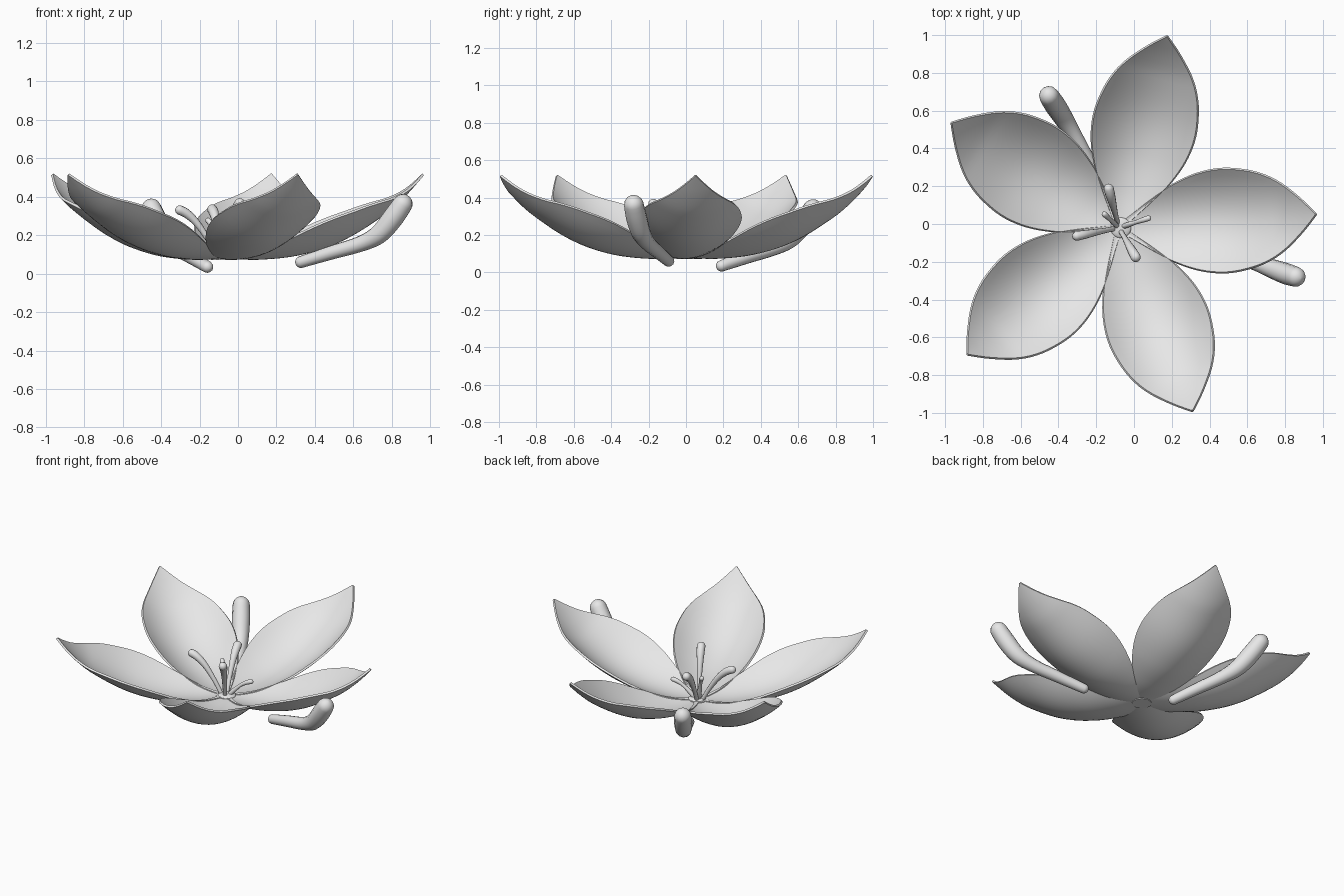
import bpy, bmesh, math
from mathutils import Vector

if "Cube" in bpy.data.objects:
    bpy.data.objects.remove(bpy.data.objects["Cube"])

CENTRE = Vector((-0.08, -0.02, 0.0))

mat = bpy.data.materials.new("pale_grey")
mat.diffuse_color = (0.8, 0.8, 0.8, 1)
mat.use_nodes = True
mat.node_tree.nodes["Principled BSDF"].inputs["Base Color"].default_value = mat.diffuse_color


def sample(table, x):
    """Smooth interpolation through a sorted list of (x, value) points."""
    n = len(table)
    i = max(k for k in range(n - 1) if table[k][0] <= x or k == 0)
    (x0, y0), (x1, y1) = table[i], table[i + 1]

    def slope(k):
        a, b = table[max(k - 1, 0)], table[min(k + 1, n - 1)]
        return (b[1] - a[1]) / (b[0] - a[0])
    h = x1 - x0
    t = min(max((x - x0) / h, 0), 1)
    return ((2*t**3 - 3*t**2 + 1) * y0 + (t**3 - 2*t**2 + t) * h * slope(i)
            + (3*t**2 - 2*t**3) * y1 + (t**3 - t**2) * h * slope(i + 1))


def select(obj):
    bpy.ops.object.select_all(action='DESELECT')
    obj.select_set(True)
    bpy.context.view_layer.objects.active = obj


def finish(obj, angle=40):
    obj.data.materials.clear()
    obj.data.materials.append(mat)
    select(obj)
    bpy.ops.object.shade_smooth_by_angle(angle=math.radians(angle))


# Petal: half width and midline height along its length
WIDTH = [(0.02, 0.035), (0.08, 0.075), (0.18, 0.143), (0.28, 0.204), (0.42, 0.26),
         (0.56, 0.28), (0.70, 0.261), (0.80, 0.225), (0.88, 0.175),
         (0.95, 0.113), (1.0, 0.062), (1.05, 0.004)]
HEIGHT = [(0.02, 0.077), (0.2, 0.073), (0.41, 0.098), (0.62, 0.168),
          (0.84, 0.302), (0.95, 0.4), (1.05, 0.512)]
ROWS, COLS, LENGTH = 36, 16, 1.05


def petal(name, angle):
    bm = bmesh.new()
    grid = []
    for r in range(ROWS + 1):
        s = 0.02 + (LENGTH - 0.02) * r / ROWS
        w, z = sample(WIDTH, s), sample(HEIGHT, s)
        row = []
        for c in range(COLS + 1):
            v = w * (2 * c / COLS - 1)
            row.append(bm.verts.new((s, v, z + 1.78 * v * v)))
        grid.append(row)
    for r in range(ROWS):
        for c in range(COLS):
            bm.faces.new((grid[r][c], grid[r + 1][c], grid[r + 1][c + 1], grid[r][c + 1]))
    me = bpy.data.meshes.new(name)
    bm.to_mesh(me)
    bm.free()
    obj = bpy.data.objects.new(name, me)
    bpy.context.collection.objects.link(obj)
    obj.location = CENTRE
    obj.rotation_euler.z = angle
    select(obj)
    thick = obj.modifiers.new("thickness", 'SOLIDIFY')
    thick.thickness = 0.013
    thick.offset = 1
    bpy.ops.object.modifier_apply(modifier=thick.name)
    finish(obj)


for k in range(5):
    petal(f"petal_{k + 1}", math.radians(3.9 + 72 * k))


def tube(name, path, radii, steps=28):
    """Round-ended tube through the path points with a varying radius."""
    pts = [Vector(p) for p in path]
    dist = [0.0]
    for a, b in zip(pts, pts[1:]):
        dist.append(dist[-1] + (b - a).length)
    total = dist[-1]
    axes = [[(d, p[i]) for d, p in zip(dist, pts)] for i in range(3)]
    rad = list(zip(dist, radii))
    r0, r1 = radii[0], radii[-1]
    # stations: dense rounded caps at both ends, even spacing between
    caps = [1 - math.cos(j * math.pi / 12) for j in range(7)]
    stations = [r0 * c for c in caps]
    stations += [r0 + (total - r0 - r1) * j / steps for j in range(1, steps)]
    stations += [total - r1 * c for c in reversed(caps)]
    cu = bpy.data.curves.new(name, 'CURVE')
    cu.dimensions = '3D'
    cu.bevel_depth = 1.0
    cu.bevel_resolution = 4
    cu.use_fill_caps = True
    sp = cu.splines.new('POLY')
    sp.points.add(len(stations) - 1)
    for p, d in zip(sp.points, stations):
        p.co = [sample(a, d) for a in axes] + [1]
        r = sample(rad, d)
        for gap, end in ((d, r0), (total - d, r1)):
            if gap < end:
                r *= math.sqrt(max(0.0025, 1 - (1 - gap / end) ** 2))
        p.radius = r
    obj = bpy.data.objects.new(name, cu)
    bpy.context.collection.objects.link(obj)
    select(obj)
    bpy.ops.object.convert(target='MESH')
    finish(bpy.context.view_layer.objects.active, 60)


# Stamens: slim at the base, arching out to a thicker head
STAMENS = [((-0.325, -0.068, 0.34), 0.025), ((-0.14, 0.21, 0.345), 0.027),
           ((0.02, -0.195, 0.38), 0.027), ((0.09, 0.035, 0.205), 0.015),
           ((-0.165, 0.06, 0.285), 0.015)]
for k, (tip, r) in enumerate(STAMENS):
    tip = Vector(tip)
    base = CENTRE + Vector((0, 0, 0.085))
    d = tip - base
    base = base + Vector((d.x, d.y, 0)) * 0.1

    def at(out, up):
        return base + Vector((d.x * 0.9 * out, d.y * 0.9 * out, d.z * up))
    tube(f"stamen_{k + 1}", [base, at(0.22, 0.35), at(0.5, 0.7), at(0.75, 0.9), at(1.0, 1.0)],
         [0.013, 0.014, r * 0.75, r * 0.95, r])

# Outer buds: bent stalks thickening towards a blunt rounded tip
BUD_RADII = [0.03, 0.036, 0.042, 0.051, 0.056, 0.05]
tube("right_bud", [(0.30, -0.083, 0.052), (0.48, -0.148, 0.108), (0.65, -0.207, 0.16),
                   (0.735, -0.238, 0.207), (0.81, -0.265, 0.295), (0.885, -0.288, 0.405)],
     BUD_RADII)
tube("back_bud", [(-0.145, 0.165, 0.026), (-0.235, 0.325, 0.082), (-0.32, 0.475, 0.134),
                  (-0.37, 0.555, 0.18), (-0.42, 0.632, 0.27), (-0.468, 0.705, 0.38)],
     BUD_RADII)

# Flower centre: small disc underneath with a low dome on top
bpy.ops.mesh.primitive_cylinder_add(vertices=32, radius=0.06, depth=0.02,
                                    location=CENTRE + Vector((0, 0, 0.082)))
disc = bpy.context.object
disc.name = "centre_disc"
finish(disc)
bpy.ops.mesh.primitive_uv_sphere_add(segments=24, ring_count=12, radius=0.055,
                                     location=CENTRE + Vector((0.01, 0, 0.09)))
dome = bpy.context.object
dome.name = "centre_dome"
dome.scale.z = 0.3
finish(dome)
